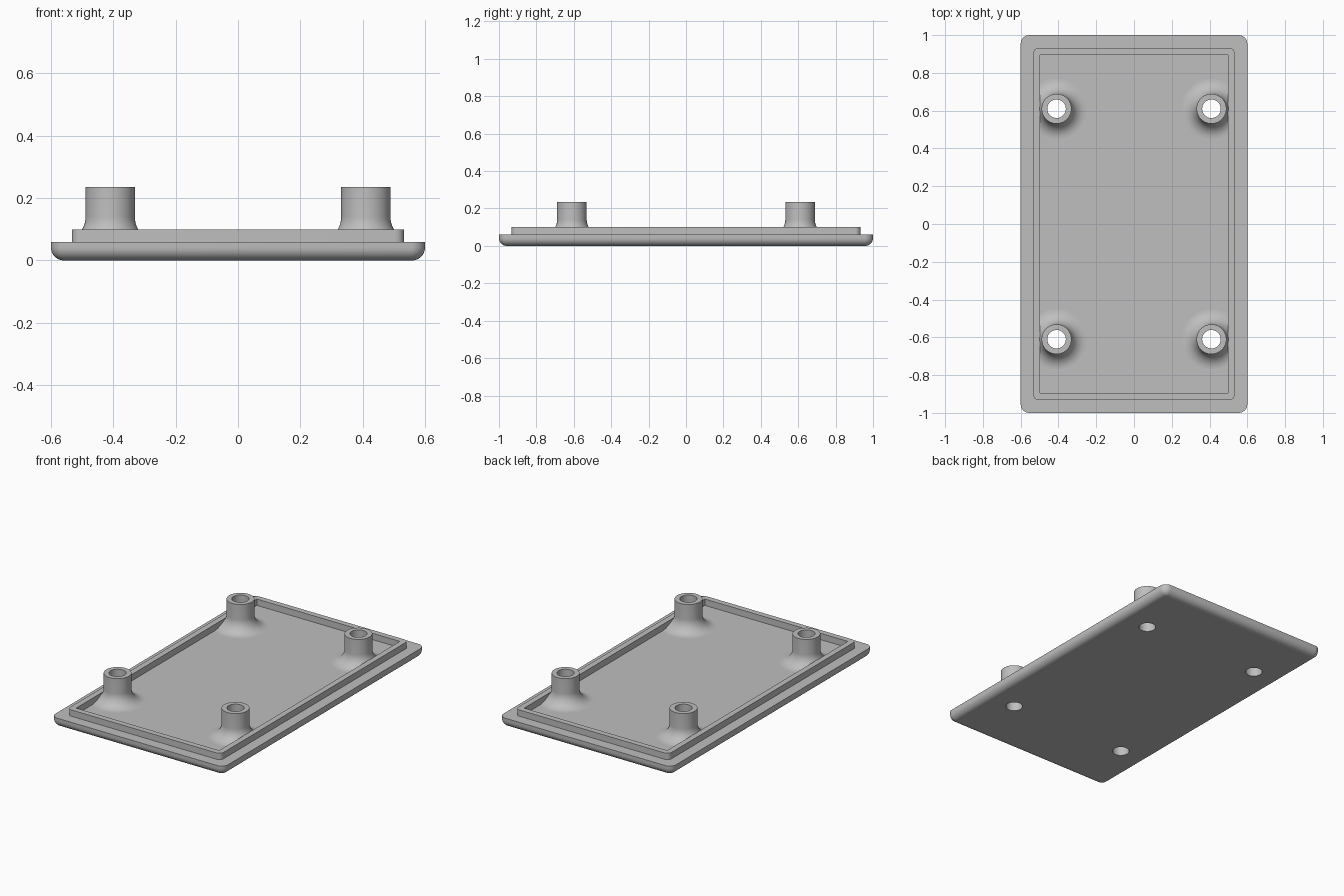
import bpy, bmesh, math

if "Cube" in bpy.data.objects:
    bpy.data.objects.remove(bpy.data.objects["Cube"])

FLOOR, LIP_TOP, BOSS_TOP = 0.06, 0.1, 0.235
BOSS_X, BOSS_Y, BOSS_R, HOLE_R = 0.41, 0.61, 0.079, 0.049
FILLET, EDGE, SIDES = 0.08, 0.042, 48

grey = bpy.data.materials.new("plain grey")
grey.use_nodes = True
colour = (0.52, 0.52, 0.52, 1)
grey.diffuse_color = colour
grey.node_tree.nodes["Principled BSDF"].inputs["Base Color"].default_value = colour


def make(name, bm):
    bmesh.ops.recalc_face_normals(bm, faces=bm.faces)
    mesh = bpy.data.meshes.new(name)
    bm.to_mesh(mesh)
    bm.free()
    mesh.materials.append(grey)
    ob = bpy.data.objects.new(name, mesh)
    bpy.context.collection.objects.link(ob)
    return ob


def activate(ob):
    bpy.ops.object.select_all(action='DESELECT')
    ob.select_set(True)
    bpy.context.view_layer.objects.active = ob


def rounded_rect(hx, hy, r, steps=8):
    """Outline of a rectangle with rounded corners, counter-clockwise."""
    points = []
    for quarter, (sx, sy) in enumerate([(1, 1), (-1, 1), (-1, -1), (1, -1)]):
        for i in range(steps + 1):
            a = math.pi / 2 * (quarter + i / steps)
            points.append((sx * (hx - r) + r * math.cos(a),
                           sy * (hy - r) + r * math.sin(a)))
    return points


def bridge(bm, a, b):
    n = len(a)
    for i in range(n):
        bm.faces.new((a[i], a[(i + 1) % n], b[(i + 1) % n], b[i]))


# Base plate: rounded underside, ledge, raised lip and recessed floor
sections = []
for i in range(9):
    a = math.pi / 2 * i / 8
    inset = EDGE * (1 - math.sin(a))
    sections.append((0.6 - inset, 1 - inset, 0.046 - inset, EDGE * (1 - math.cos(a))))
sections += [(0.6, 1, 0.046, FLOOR),
             (0.533, 0.933, 0.03, FLOOR), (0.533, 0.933, 0.03, LIP_TOP),
             (0.497, 0.897, 0.003, LIP_TOP), (0.497, 0.897, 0.003, FLOOR)]
bm = bmesh.new()
rings = [[bm.verts.new((x, y, z)) for x, y in rounded_rect(hx, hy, r)]
         for hx, hy, r, z in sections]
for lower, upper in zip(rings, rings[1:]):
    bridge(bm, lower, upper)
bm.faces.new(rings[0][::-1])
bm.faces.new(rings[-1])
plate = make("base_plate", bm)

# Screw holes through the plate
corners = [(sx * BOSS_X, sy * BOSS_Y) for sx in (-1, 1) for sy in (-1, 1)]
bm = bmesh.new()
for cx, cy in corners:
    made = bmesh.ops.create_cone(bm, cap_ends=True, segments=SIDES,
                                 radius1=HOLE_R, radius2=HOLE_R, depth=0.5)
    bmesh.ops.translate(bm, verts=made["verts"], vec=(cx, cy, 0))
cutter = make("hole_cutter", bm)
cutter.hide_render = True
cut = plate.modifiers.new("holes", 'BOOLEAN')
cut.operation = 'DIFFERENCE'
cut.solver = 'EXACT'
cut.object = cutter
activate(plate)
bpy.ops.object.modifier_apply(modifier=cut.name)
bpy.data.objects.remove(cutter)

# Hollow screw bosses with a flared foot, trimmed inside the lip
profile = []
for i in range(13):
    a = math.pi / 2 * i / 12
    profile.append((BOSS_R + FILLET * (1 - math.sin(a)),
                    FLOOR + FILLET * (1 - math.cos(a))))
profile += [(BOSS_R, BOSS_TOP), (HOLE_R, BOSS_TOP), (HOLE_R, FLOOR)]
bosses = []
for cx, cy in corners:
    bm = bmesh.new()
    rings = []
    for r, z in profile:
        ring = []
        for i in range(SIDES):
            a = 2 * math.pi * i / SIDES
            x = max(-0.515, min(0.515, cx + r * math.cos(a)))
            ring.append(bm.verts.new((x, cy + r * math.sin(a), z)))
        rings.append(ring)
    for lower, upper in zip(rings, rings[1:]):
        bridge(bm, lower, upper)
    name = ("back" if cy > 0 else "front") + ("_left" if cx > 0 else "_right")
    boss = make(name + "_boss", bm)
    # Keep the wall of the open tube facing away from its material
    top = max(boss.data.polygons, key=lambda p: p.center.z)
    if top.normal.z < 0:
        boss.data.flip_normals()
    bosses.append(boss)

# Smooth curved faces, keep level faces flat
for ob in [plate] + bosses:
    activate(ob)
    bpy.ops.object.shade_smooth_by_angle(angle=math.radians(30))
for face in plate.data.polygons:
    if abs(face.normal.z) > 0.999:
        face.use_smooth = False
